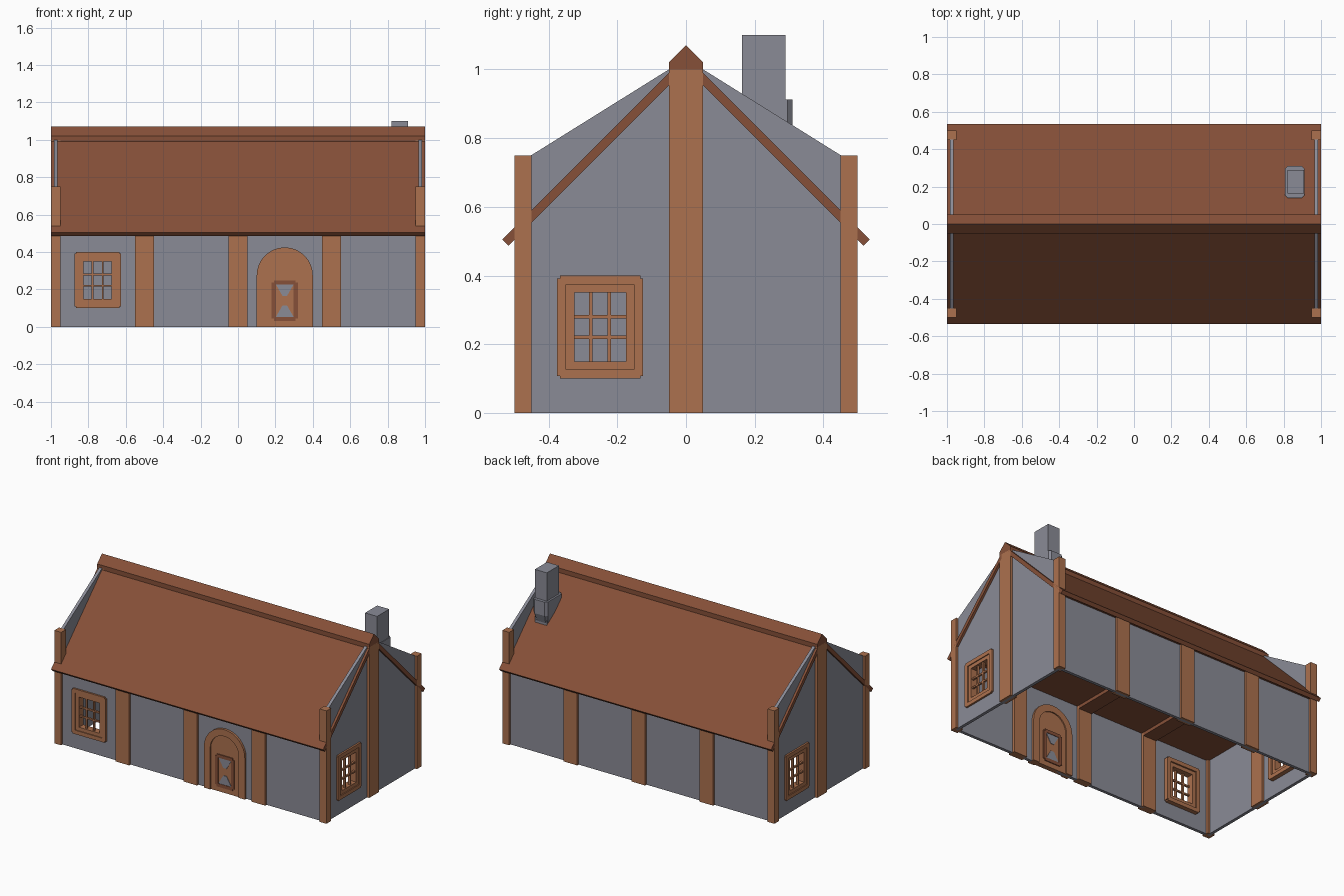
import bpy, bmesh, math
from mathutils import Matrix

if "Cube" in bpy.data.objects:
    bpy.data.objects.remove(bpy.data.objects["Cube"])


def material(name, rgb):
    lin = [((c / 255 + 0.055) / 1.055) ** 2.4 for c in rgb]
    m = bpy.data.materials.new(name)
    m.diffuse_color = (*lin, 1)
    m.use_nodes = True
    m.node_tree.nodes["Principled BSDF"].inputs["Base Color"].default_value = m.diffuse_color
    return m


WOOD = material("light wood", (172, 113, 78))
ROOF = material("dark red brown", (134, 80, 56))
STONE = material("grey plaster", (138, 139, 150))


def prisms(name, parts, mat, axis="y", matrix=None):
    """One object from (outline, start, end) prisms extruded along an axis.
    Outlines are (x, z) for y, (y, z) for x and (x, y) for z."""
    put = {"x": lambda p, d: (d, p[0], p[1]),
           "y": lambda p, d: (p[0], d, p[1]),
           "z": lambda p, d: (p[0], p[1], d)}[axis]
    bm = bmesh.new()
    for pts, a, b in parts:
        lo = [bm.verts.new(put(p, a)) for p in pts]
        hi = [bm.verts.new(put(p, b)) for p in pts]
        bm.faces.new(lo)
        bm.faces.new(hi[::-1])
        for i in range(len(pts)):
            j = (i + 1) % len(pts)
            bm.faces.new((lo[i], hi[i], hi[j], lo[j]))
    bmesh.ops.recalc_face_normals(bm, faces=bm.faces)
    if matrix:
        bm.transform(matrix)
    me = bpy.data.meshes.new(name)
    bm.to_mesh(me)
    bm.free()
    me.materials.append(mat)
    ob = bpy.data.objects.new(name, me)
    bpy.context.collection.objects.link(ob)
    return ob


def rect(x0, x1, z0, z1):
    return [(x0, z0), (x1, z0), (x1, z1), (x0, z1)]


def ring(w, h, t, a, b, notch=0.0):
    """Four bars of width t around an opening, half sizes w and h."""
    out = []
    for s in (-1, 1):
        z = sorted((s * h, s * (h - t)))
        x = sorted((s * w, s * (w - t)))
        out.append((rect(-w + notch, w - notch, *z), a, b))
        out.append((rect(*x, -h + notch, h - notch), a, b))
    return out


def cut(wall, matrix):
    """Cut a window opening through a wall."""
    cutter = prisms("opening_cutter", [(rect(-0.09, 0.09, -0.115, 0.115), -0.1, 0.1)],
                    STONE, matrix=matrix)
    mod = wall.modifiers.new("opening", "BOOLEAN")
    mod.operation, mod.object, mod.solver = "DIFFERENCE", cutter, "EXACT"
    bpy.context.view_layer.objects.active = wall
    bpy.ops.object.modifier_apply(modifier=mod.name)
    bpy.data.objects.remove(cutter)


def spot(x, y, z, angle):
    return Matrix.Translation((x, y, z)) @ Matrix.Rotation(math.radians(angle), 4, "Z")


# Walls
front = prisms("front_wall", [(rect(-0.965, 0.965, 0, 0.51), -0.485, -0.465)], STONE)
prisms("back_wall", [(rect(-0.965, 0.965, 0, 0.51), 0.465, 0.485)], STONE)
gable = [(-0.475, 0), (0.475, 0), (0.475, 0.735), (0.05, 1.0), (-0.05, 1.0), (-0.475, 0.735)]
right = prisms("right_gable", [(gable, 0.965, 0.985)], STONE, "x")
left = prisms("left_gable", [(gable, -0.985, -0.965)], STONE, "x")

# Timber posts
for sx in (-1, 1):
    xa, xb = sorted((sx * 0.95, sx))
    for sy in (-1, 1):
        ya, yb = sorted((sy * 0.45, sy * 0.5))
        prisms("corner_post", [(rect(xa, xb, ya, yb), 0, 0.75)], WOOD, "z")
    prisms("gable_post", [(rect(xa, xb, -0.05, 0.05), 0, 1.0)], WOOD, "z")
for x in (-0.5, 0, 0.5):
    for sy in (-1, 1):
        ya, yb = sorted((sy * 0.45, sy * 0.5))
        prisms("wall_post", [(rect(x - 0.05, x + 0.05, ya, yb), 0, 0.505)], WOOD, "z")
    prisms("ceiling_beam", [(rect(x - 0.05, x + 0.05, -0.45, 0.45), 0.48, 0.505)], ROOF, "z")

# Roof: two slabs, closed loft body, ridge cap
for s in (-1, 1):
    slab = [(s * 0.03, 1.01), (s * 0.535, 0.505), (s * 0.517, 0.487), (s * 0.03, 0.974)]
    prisms("roof_slab", [(slab, -1, 1)], ROOF, "x")
prisms("roof_body", [([(-0.5, 0.502), (0.5, 0.502), (0, 1.0)], -0.975, 0.975)], ROOF, "x")
cap = [(-0.05, 0.99), (0.05, 0.99), (0.05, 1.02), (0, 1.07), (-0.05, 1.02)]
prisms("ridge_cap", [(cap, -1, 1)], ROOF, "x")

# Windows: outer trim, inner frame, glazing bars
for wall, m in ((front, spot(-0.75, -0.475, 0.25, 0)),
                (right, spot(0.975, -0.25, 0.25, 90)),
                (left, spot(-0.975, 0.25, 0.25, -90))):
    cut(wall, m)
    prisms("window_trim", ring(0.125, 0.15, 0.026, -0.022, 0.04, 0.008), WOOD, matrix=m)
    prisms("window_frame", ring(0.1, 0.125, 0.025, -0.016, 0.03), WOOD, matrix=m)
    bars = [(rect(s * 0.027 - 0.005, s * 0.027 + 0.005, -0.1, 0.1), -0.01, 0.005) for s in (-1, 1)]
    bars += [(rect(-0.075, 0.075, s * 0.03 - 0.005, s * 0.03 + 0.005), -0.009, 0.004) for s in (-1, 1)]
    prisms("window_bars", bars, WOOD, matrix=m)

# Arched door with raised surround
def arch(r, spring):
    return [(0.25 - r, 0), (0.25 + r, 0)] + [
        (0.25 + r * math.cos(math.pi * i / 16), spring + r * math.sin(math.pi * i / 16))
        for i in range(17)]


outer, inner = arch(0.15, 0.275), arch(0.105, 0.275)
n = len(outer)
surround = [([outer[i], outer[(i + 1) % n], inner[(i + 1) % n], inner[i]], -0.5, -0.45)
            for i in range(1, n)]
prisms("door_surround", surround, WOOD)
prisms("door_panel", [(inner, -0.492, -0.458)], WOOD)

# Door ornament: dark border around an hourglass, on both faces
for y, d in ((-0.492, -0.006), (-0.458, 0.006)):
    m = Matrix.Translation((0.25, 0, 0.14))
    prisms("door_ornament_border", ring(0.07, 0.108, 0.022, y, y + d, 0.012), ROOF, matrix=m)
    glass = [([(-0.047, s * 0.086), (0.047, s * 0.086), (0.012, s * 0.025), (-0.012, s * 0.025)],
              y, y + d * 0.5) for s in (-1, 1)]
    prisms("door_ornament_hourglass", glass, STONE, matrix=m)

# Chimney: shaft, chamfered collar, tapered underside
prisms("chimney_shaft", [(rect(0.82, 0.908, 0.163, 0.29), 0.6, 1.1)], STONE, "z")


def octagon(x0, x1, y0, y1, c):
    return [(x0 + c, y0), (x1 - c, y0), (x1, y0 + c), (x1, y1 - c),
            (x1 - c, y1), (x0 + c, y1), (x0, y1 - c), (x0, y0 + c)]


collar = prisms("chimney_collar", [(octagon(0.808, 0.912, 0.14, 0.31, 0.014), 0.76, 0.912)], STONE, "z")
bm = bmesh.new()
bm.from_mesh(collar.data)
geom = bm.verts[:] + bm.edges[:] + bm.faces[:]
bmesh.ops.bisect_plane(bm, geom=geom, plane_co=(0, 0, 0.82), plane_no=(0, 0, 1))
for v in bm.verts:
    if v.co.z < 0.77:
        v.co.x = 0.864 + (v.co.x - 0.864) * 0.8
        v.co.y = 0.225 + (v.co.y - 0.225) * 0.75
bm.to_mesh(collar.data)
bm.free()
